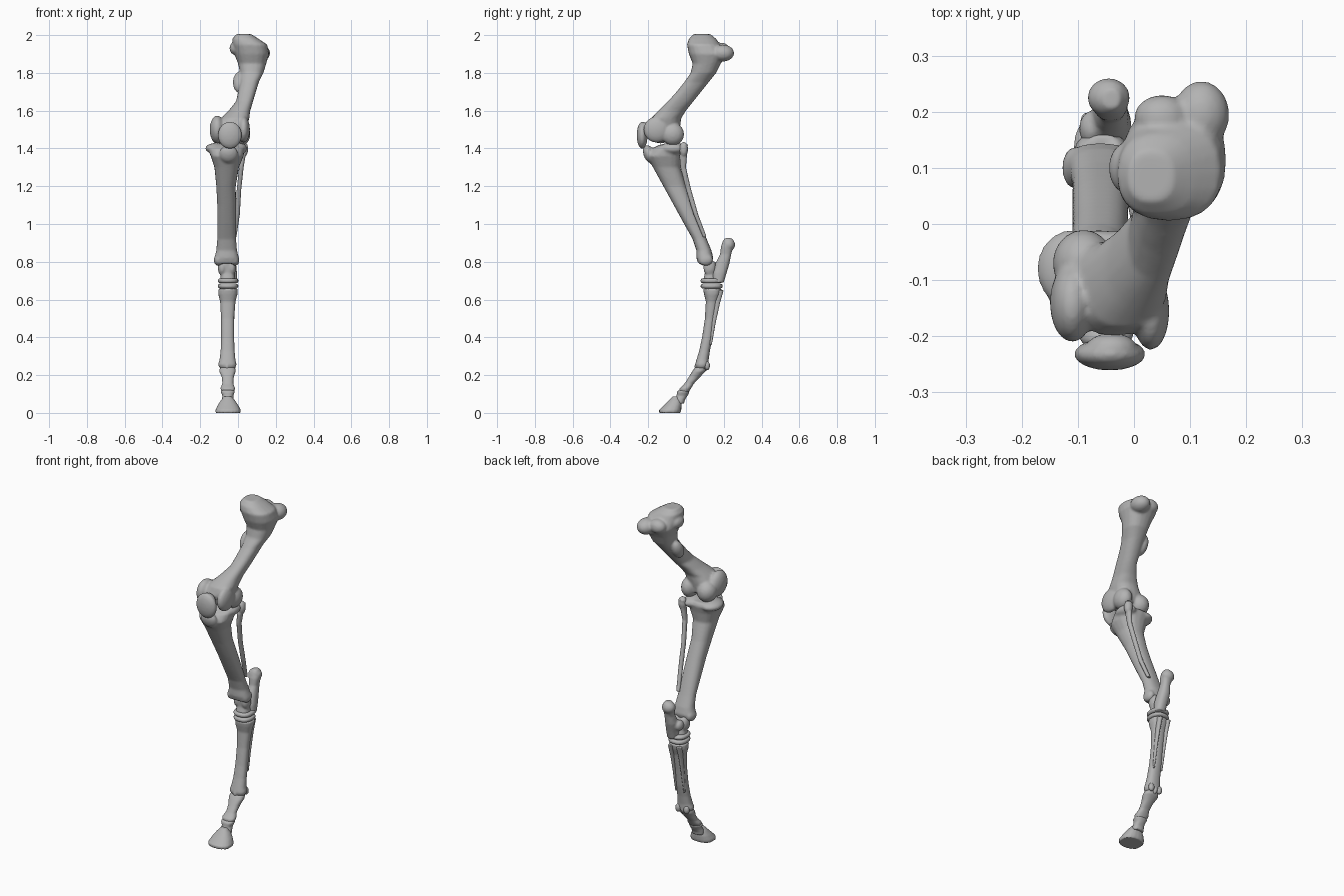
import bpy
import bmesh
import math
from mathutils import Matrix, Vector, Euler

SIDES = 20
UNIT = 0.01  # all part sizes below are in hundredths

default_cube = bpy.data.objects.get("Cube")
if default_cube:
    bpy.data.objects.remove(default_cube, do_unlink=True)

bone_grey = bpy.data.materials.new("bone_grey")
bone_grey.use_nodes = True
colour = (0.45, 0.45, 0.45, 1)
bone_grey.diffuse_color = colour
bone_grey.node_tree.nodes["Principled BSDF"].inputs["Base Color"].default_value = colour


def rounded(value, power=0.85):
    return math.copysign(abs(value) ** power, value)


def add_loft(bm, sections):
    """Skin level rings, each given as (height, left, right, front, back)."""
    rings = []
    for height, x_min, x_max, y_min, y_max in sections:
        centre = Vector((x_min + x_max, y_min + y_max)) / 2
        radius = Vector((x_max - x_min, y_max - y_min)) / 2
        ring = []
        for step in range(SIDES):
            angle = math.tau * step / SIDES
            x = centre.x + radius.x * rounded(math.cos(angle))
            y = centre.y + radius.y * rounded(math.sin(angle))
            ring.append(bm.verts.new(Vector((x, y, height)) * UNIT))
        rings.append(ring)
    for lower, upper in zip(rings, rings[1:]):
        for i in range(SIDES):
            j = (i + 1) % SIDES
            bm.faces.new((lower[i], lower[j], upper[j], upper[i]))
    bm.faces.new(rings[0])
    bm.faces.new(rings[-1])


def add_lump(bm, centre, radii, tilt=0):
    """Ellipsoid knob, tilted about the sideways axis in degrees."""
    matrix = Matrix.LocRotScale(Vector(centre) * UNIT,
                                Euler((math.radians(tilt), 0, 0)),
                                Vector(radii) * UNIT)
    bmesh.ops.create_icosphere(bm, subdivisions=3, radius=1, matrix=matrix)


def make_bone(name, lofts=(), lumps=(), voxel=0.007, softness=3):
    """Fuse lofts and lumps into a single smooth bone."""
    bm = bmesh.new()
    for sections in lofts:
        add_loft(bm, sections)
    for lump in lumps:
        add_lump(bm, *lump)
    bmesh.ops.recalc_face_normals(bm, faces=bm.faces)
    mesh = bpy.data.meshes.new(name)
    bm.to_mesh(mesh)
    bm.free()
    mesh.materials.append(bone_grey)
    bone = bpy.data.objects.new(name, mesh)
    bpy.context.collection.objects.link(bone)
    for polygon in mesh.polygons:
        polygon.use_smooth = True
    fuse = bone.modifiers.new("fuse", "REMESH")
    fuse.mode = "VOXEL"
    fuse.voxel_size = voxel
    fuse.use_smooth_shade = True
    soften = bone.modifiers.new("soften", "SMOOTH")
    soften.factor = 0.5
    soften.iterations = softness
    return bone


# Thigh bone: slanted shaft with a broad head and paired knee condyles
thigh_shaft = [
    (146, -8, 3, -18, -4),
    (152, -12, 5, -20, -3),
    (156, -9, 6, -18.5, -2.5),
    (160, -5, 6.5, -14.5, 0),
    (165, -1, 8, -9.5, 4),
    (170, 0, 9.5, -5, 8),
    (175, 1, 11, -1, 12),
    (180, 1, 13.5, 2.5, 16),
    (185, 0, 15, 3.5, 18.5),
    (190, -2, 16.5, 1.5, 21.5),
    (195, -3, 15.5, 0.5, 18),
    (198, -3, 11, 1.5, 16),
    (200.5, -1, 7, 4, 13),
]
make_bone("thigh_bone", [thigh_shaft], [
    ((12, 19.5, 190.5), (5, 6, 4.5)),           # rear upper process
    ((5, 19, 192), (5, 4, 4)),
    ((-1.5, 10, 193), (3, 4.5, 3.5)),           # inner knob
    ((0.5, 7, 175), (3.2, 3.5, 6), -30),        # side ridge
    ((3, -15.5, 150), (3.3, 7, 7), 25),         # outer knee ridge
    ((-11, -14, 150), (4, 7, 7.5), 25),         # inner knee ridge
    ((2, -7, 147.5), (4.5, 6, 6)),              # outer condyle
    ((-9, -7, 147.5), (5.5, 6, 6)),             # inner condyle
])

# Kneecap
make_bone("kneecap", [], [
    ((-4.3, -23.2, 147), (6.4, 2.9, 7.2)),
    ((-4, -22, 150), (4.5, 2.6, 4)),
], softness=1)

# Shin bone: broad plateau with a front crest, tapering to the hock
shin_shaft = [
    (79, -12.5, 0.5, 6.5, 13.5),
    (82, -12.5, 0.5, 5.5, 14.5),
    (86, -11.5, -0.5, 5.5, 13.5),
    (92, -11, -1, 3.5, 11),
    (100, -11, -1, -1, 8),
    (110, -11, -1, -6.5, 4),
    (120, -11.5, -1.2, -12, 0),
    (130, -12.5, 0.5, -17.5, -3),
    (136, -14.5, 3, -21, -2),
    (140, -16, 3.5, -18, -1),
    (142, -15.5, 2, -14, -2),
]
make_bone("shin_bone", [shin_shaft], [
    ((-5, -19.5, 137), (5, 3, 5), 20),          # front crest
    ((-11, -8, 140), (6.3, 7, 3)),              # inner plateau
    ((0, -7, 140), (4.8, 7, 3.3)),              # outer plateau
    ((-10.5, 10, 81), (2.3, 3.8, 3.2)),         # inner ankle knob
    ((-1.5, 10.5, 81), (2.2, 3.8, 3.2)),        # outer ankle knob
])

# Thin outer strut behind the shin
make_bone("shin_strut", [[
    (93, -3, -0.8, 9, 11),
    (105, -1.5, 1, 4, 6.5),
    (118, -0.7, 1.7, 0, 2.8),
    (130, 0.5, 3, -3, 0),
    (136, 1, 4, -3.5, 0.5),
    (142, 1, 5, -2, 1),
]], [((3, -1.2, 139.5), (2.4, 2.3, 4))], voxel=0.005, softness=1)

# Pulley bone of the hock
make_bone("hock_pulley", [[
    (70, -9.5, -1.5, 9, 17),
    (74, -9, -2, 10, 16),
    (80, -9, -2, 9.5, 16),
]], [
    ((-8.3, 12.5, 77), (2.4, 3.3, 4.5)),
    ((-3.2, 12.5, 77), (2.2, 3.3, 4.5)),
], voxel=0.006)

# Heel bone
make_bone("heel_bone", [[
    (69, -6.5, -0.5, 14, 20),
    (74, -7, -0.5, 14, 21.5),
    (79, -7.5, -1, 15.5, 23),
    (84, -6.5, -1.5, 18, 24),
    (88, -7.5, -1, 18.5, 25),
    (91, -7, -1.5, 19.5, 25.5),
    (92.5, -5.5, -2.5, 20.5, 24),
]], [
    ((-4.5, 22.5, 89), (3.8, 3.5, 3.5)),
    ((-7.5, 17, 77), (2.3, 3.2, 3)),            # inner shelf
], voxel=0.006)

# Two flat disc bones below the hock
for name, level in (("upper_hock_disc", 70), ("lower_hock_disc", 67.2)):
    make_bone(name, [[
        (level - 1.3, -10, -0.5, 8.5, 18.5),
        (level - 0.6, -10.7, 0.2, 7.7, 19.5),
        (level + 0.6, -10.7, 0.2, 7.7, 19.5),
        (level + 1.2, -10, -0.5, 8.5, 18.5),
    ]], voxel=0.005, softness=1)

# Cannon bone
make_bone("cannon_bone", [[
    (23.5, -9.5, -1.5, 5.5, 11),
    (25.5, -10.7, -0.7, 4.8, 12),
    (28, -9.8, -1.3, 5.5, 12),
    (33, -9.2, -1.8, 7, 12.7),
    (40, -9, -2, 8.5, 14.2),
    (50, -9, -2, 10, 15.5),
    (59, -9.5, -1.3, 10.5, 17),
    (63, -10.5, -0.2, 9.5, 18.5),
    (65.8, -10.3, 0, 9, 19),
]], [((-5.7, 8.3, 24.5), (1.3, 4, 3))], voxel=0.006)

# Paired splints and fetlock beads on the back of the cannon bone
for side, x in (("inner", -8.2), ("outer", -2.8)):
    make_bone(side + "_splint", [[
        (36, x - 0.5, x + 0.5, 12.5, 13.7),
        (48, x - 0.8, x + 0.8, 13.7, 15.8),
        (58, x - 1, x + 1, 15, 18),
        (65, x - 1.4, x + 1.4, 16, 20),
    ]], voxel=0.004, softness=1)
    make_bone(side + "_fetlock_bead", [], [((x, 11.2, 25), (1.7, 1.5, 2.5))],
              voxel=0.005, softness=1)

# Long pastern
make_bone("long_pastern", [[
    (11, -8.5, -2, -3.5, 1.5),
    (13, -9.4, -1.5, -3.4, 2.7),
    (15.5, -8.3, -2.5, -0.8, 4.2),
    (19, -8.6, -2.2, 1.5, 7.5),
    (22, -10, -1.2, 3.3, 10.3),
    (24, -9.5, -1.5, 4.7, 10.8),
]], voxel=0.005, softness=2)

# Short pastern
make_bone("short_pastern", [[
    (5, -9, -2, -6.5, -1),
    (7, -8.7, -2.2, -6, -0.5),
    (9, -8.2, -2.5, -5, 0.8),
    (11.3, -9.3, -1.6, -4.8, 2),
    (12, -8.7, -2.2, -3.8, 1),
]], voxel=0.005, softness=2)

# Wedge-shaped hoof bone
make_bone("hoof_bone", [[
    (0, -12, 1.5, -14.3, -3),
    (1.5, -12, 1.5, -14.3, -2.5),
    (4, -10.8, 0.2, -11.7, -2.3),
    (6.5, -9.2, -1.5, -9.2, -2.5),
    (8.8, -7.2, -3.5, -7, -4),
]], voxel=0.005, softness=1)
